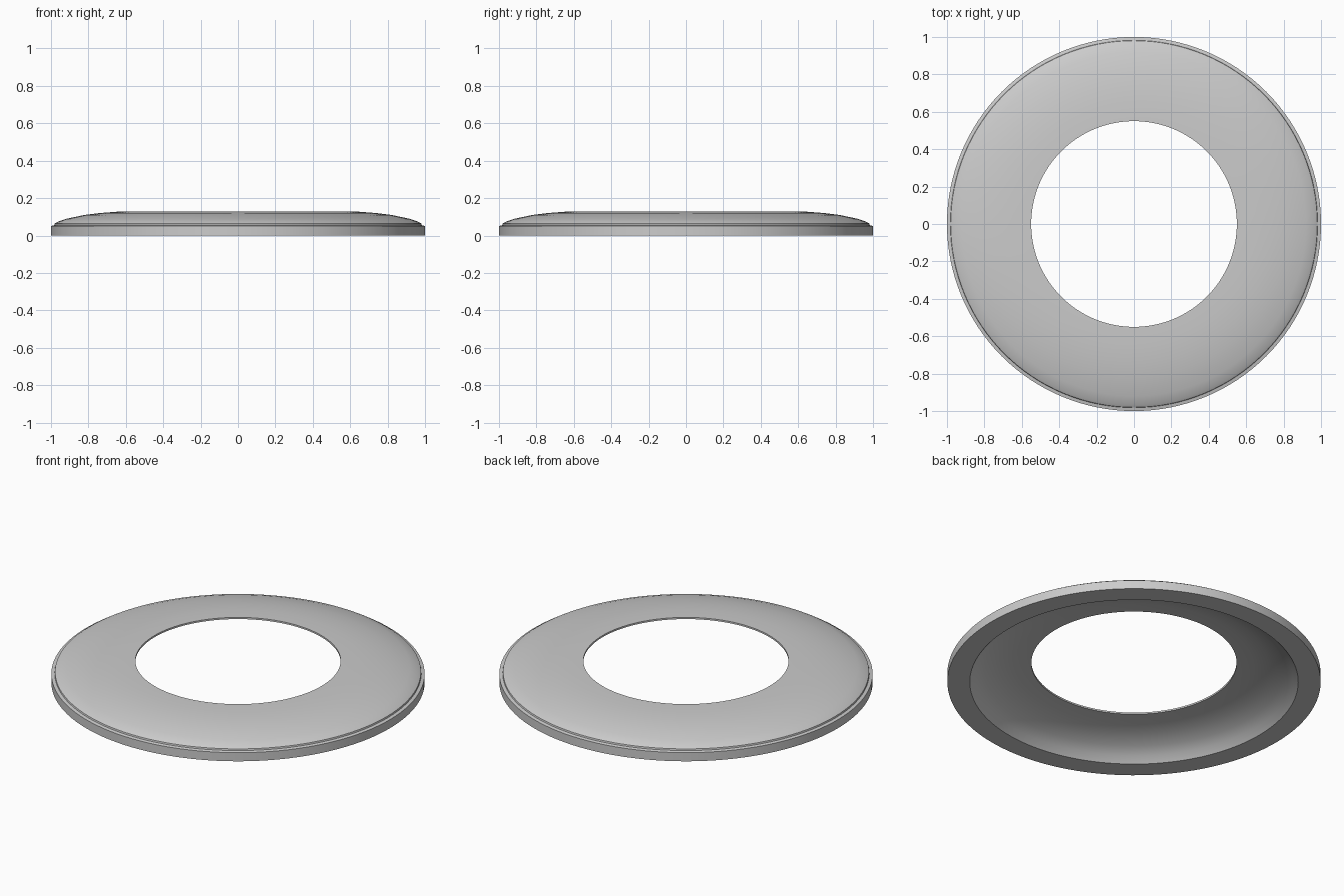
import bpy
import bmesh
from math import cos, sin, tau

if "Cube" in bpy.data.objects:
    bpy.data.objects.remove(bpy.data.objects["Cube"])

SEGMENTS = 128

# Closed cross-section (radius, height), turned around z
profile = [
    (1.00, 0.000), (1.00, 0.051), (0.982, 0.055), (0.98, 0.064),   # outer rim and small step
    (0.965, 0.073), (0.92, 0.089), (0.82, 0.110), (0.74, 0.120),   # domed top
    (0.65, 0.127), (0.55, 0.128),
    (0.55, 0.118), (0.64, 0.112), (0.72, 0.096), (0.80, 0.067),    # hollow underside
    (0.85, 0.034), (0.88, 0.000),
]


def lathe(name, points, segments):
    bm = bmesh.new()
    rings = [[bm.verts.new((r * cos(tau * i / segments), r * sin(tau * i / segments), z))
              for r, z in points] for i in range(segments)]
    n = len(points)
    for i in range(segments):
        a, b = rings[i], rings[(i + 1) % segments]
        for j in range(n):
            k = (j + 1) % n
            bm.faces.new((a[j], b[j], b[k], a[k]))
    bmesh.ops.recalc_face_normals(bm, faces=bm.faces)
    mesh = bpy.data.meshes.new(name)
    bm.to_mesh(mesh)
    bm.free()
    obj = bpy.data.objects.new(name, mesh)
    bpy.context.collection.objects.link(obj)
    return obj


# Domed ring
ring = lathe("domed_ring", profile, SEGMENTS)
bpy.context.view_layer.objects.active = ring
ring.select_set(True)
bpy.ops.object.shade_smooth_by_angle(angle=0.5)
